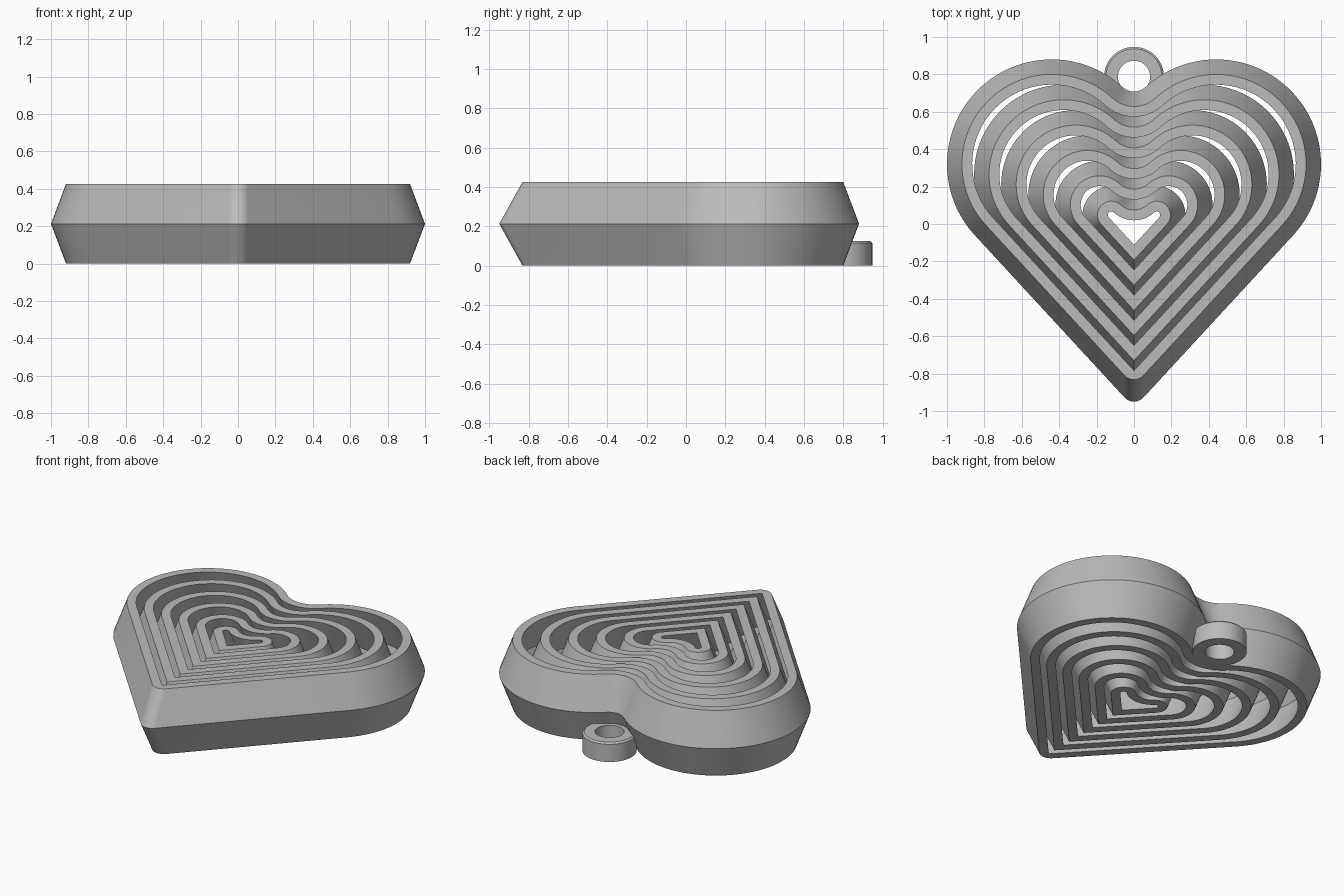
import bpy
import bmesh
from math import sin, cos, tan, sqrt, atan2, pi, radians

cube = bpy.data.objects.get("Cube")
if cube:
    bpy.data.objects.remove(cube, do_unlink=True)

HEIGHT = 0.425      # ring height
BULGE = 0.08        # how far each wall leans out at mid height
WALL = 0.055        # wall thickness
SLOPE = radians(47.3)   # angle of the straight sides

grey = bpy.data.materials.new("plain grey")
grey.use_nodes = True
grey.diffuse_color = (0.5, 0.5, 0.5, 1)
grey.node_tree.nodes["Principled BSDF"].inputs["Base Color"].default_value = (0.5, 0.5, 0.5, 1)


def arc(cx, cy, r, start, end, steps):
    angles = [start + (end - start) * i / steps for i in range(steps + 1)]
    return [(cx + r * cos(a), cy + r * sin(a)) for a in angles]


def heart(scale, shift, inset, tip):
    """Heart outline: notch fillet, lobe and tip arcs, mirrored in x."""
    cx, cy = 0.44 * scale, 0.32 * scale + shift
    lobe, fillet = 0.56 * scale, 0.09 * scale
    notch_y = cy + sqrt((lobe + fillet) ** 2 - cx ** 2)
    toward = atan2(cy - notch_y, cx)
    r = lobe - inset
    apex = cy - cx * tan(SLOPE) - r / cos(SLOPE)
    half = arc(0, notch_y, fillet + inset, -pi / 2, toward, 8)
    half += arc(cx, cy, r, toward + pi, SLOPE - pi / 2, 40)[1:]
    half += arc(0, apex + tip / cos(SLOPE), tip, SLOPE - pi / 2, -pi / 2, 8)
    return half + [(-x, y) for x, y in reversed(half[1:-1])]


def closed_band(name, loops):
    """Join (outline, z) loops into a closed ring-shaped solid."""
    bm = bmesh.new()
    rows = [[bm.verts.new((x, y, z)) for x, y in pts] for pts, z in loops]
    for k, row in enumerate(rows):
        nxt = rows[(k + 1) % len(rows)]
        for i in range(len(row)):
            j = (i + 1) % len(row)
            bm.faces.new((row[i], row[j], nxt[j], nxt[i]))
    bmesh.ops.remove_doubles(bm, verts=bm.verts, dist=1e-5)
    bmesh.ops.recalc_face_normals(bm, faces=bm.faces)
    mesh = bpy.data.meshes.new(name)
    bm.to_mesh(mesh)
    bm.free()
    mesh.materials.append(grey)
    obj = bpy.data.objects.new(name, mesh)
    bpy.context.collection.objects.link(obj)
    bpy.ops.object.select_all(action='DESELECT')
    obj.select_set(True)
    bpy.context.view_layer.objects.active = obj
    bpy.ops.object.shade_smooth_by_angle(angle=radians(30))


# Nested heart rings, each trapped by the waist of the next
for n in range(6):
    scale, shift = 1 - 0.145 * n, -0.008 * n
    tip = 0.07 if n == 0 else 0
    section = [(BULGE, 0, tip), (0, HEIGHT / 2, tip), (BULGE, HEIGHT, tip),
               (BULGE + WALL, HEIGHT, 0), (WALL, HEIGHT / 2, 0), (BULGE + WALL, 0, 0)]
    closed_band(f"heart_ring_{n + 1}",
                [(heart(scale, shift, inset, t), z) for inset, z, t in section])

# Hanging loop with a small chamfer on its upper rim
loop_section = [(0.16, 0), (0.16, 0.115), (0.15, 0.125), (0.086, 0.125), (0.086, 0)]
closed_band("hanging_loop",
            [(arc(0, 0.787, r, 0, 2 * pi, 48)[:-1], z) for r, z in loop_section])
